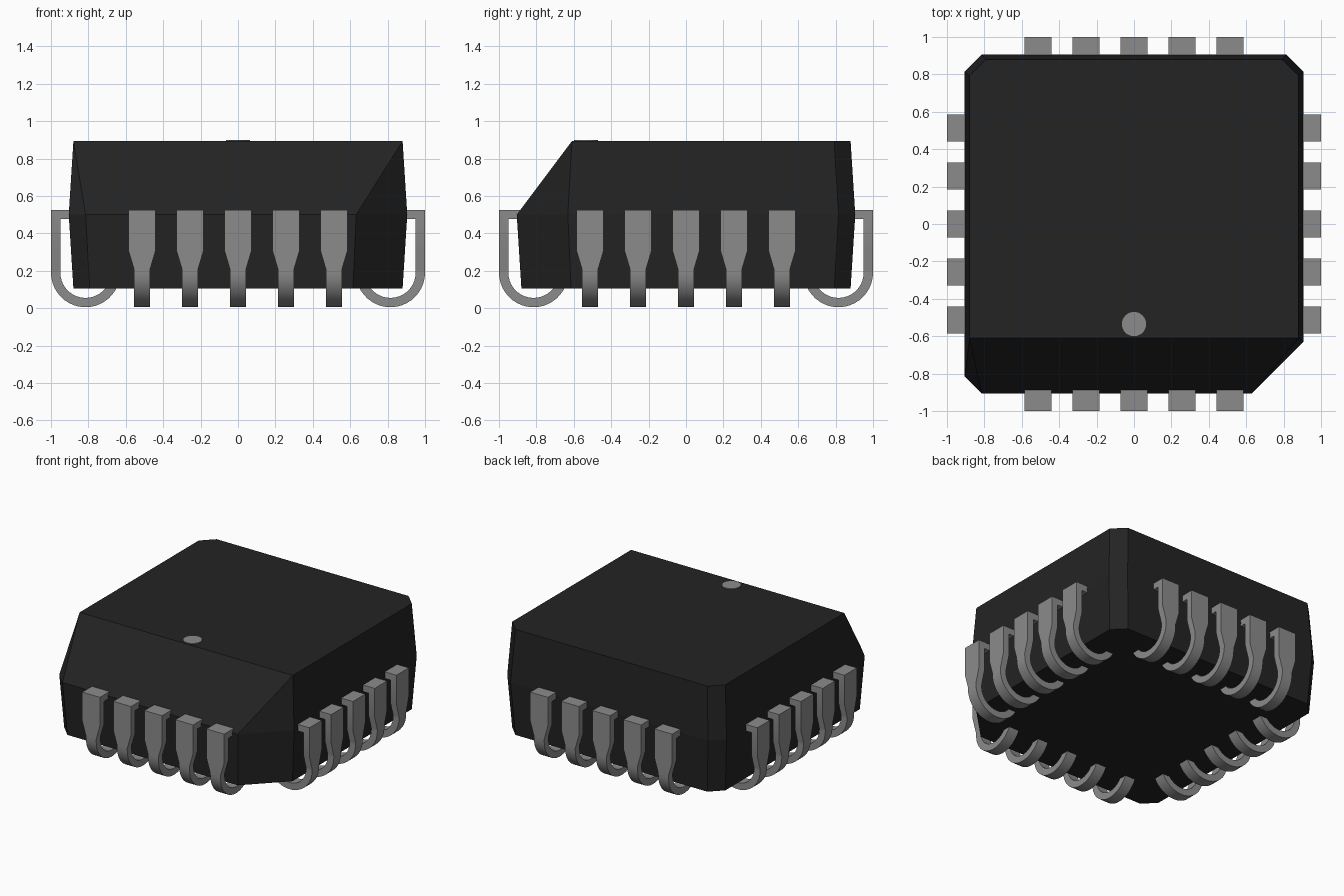
import bpy
import bmesh
import math
from mathutils import Matrix

cube = bpy.data.objects.get("Cube")
if cube:
    bpy.data.objects.remove(cube, do_unlink=True)


def material(name, rgb, roughness):
    m = bpy.data.materials.new(name)
    m.use_nodes = True
    m.diffuse_color = (*rgb, 1)
    bsdf = m.node_tree.nodes["Principled BSDF"]
    bsdf.inputs["Base Color"].default_value = (*rgb, 1)
    bsdf.inputs["Roughness"].default_value = roughness
    return m


black = material("black plastic", (0.017, 0.017, 0.017), 0.6)
grey = material("grey metal", (0.26, 0.26, 0.26), 0.5)


def loft(rings):
    """Skin a stack of equal-length point rings and cap both ends."""
    bm = bmesh.new()
    vs = [[bm.verts.new(p) for p in ring] for ring in rings]
    n = len(vs[0])
    for a, b in zip(vs, vs[1:]):
        for i in range(n):
            j = (i + 1) % n
            bm.faces.new((a[i], a[j], b[j], b[i]))
    bm.faces.new(vs[0][::-1])
    bm.faces.new(vs[-1])
    return bm


def finish(bm, name, mat):
    bmesh.ops.remove_doubles(bm, verts=bm.verts, dist=1e-4)
    bmesh.ops.recalc_face_normals(bm, faces=bm.faces)
    mesh = bpy.data.meshes.new(name)
    bm.to_mesh(mesh)
    bm.free()
    mesh.materials.append(mat)
    return mesh


def add(name, mesh):
    ob = bpy.data.objects.new(name, mesh)
    bpy.context.collection.objects.link(ob)
    return ob


# Housing: chamfered outline, widest at the parting line, sloped front above it
W, C, K = 0.905, 0.09, 0.273          # half width, small corner, keyed corner
outline = [(-W + C, -W), (W - K, -W), (W, -W + K), (W, W - C),
           (W - C, W), (-W + C, W), (-W, W - C), (-W, -W + C)]
taper = 0.88 / W
bottom = [(x * taper, y * taper, 0.105) for x, y in outline]
middle = [(x, y, 0.5) for x, y in outline]
top = [(x * taper, y * taper, 0.893) for x, y in outline]
for i in (0, 7):                       # front corners meet at the slope's crest
    top[i] = (-0.88, -0.61, 0.893)
for i in (1, 2):
    top[i] = (0.88, -0.61, 0.893)
add("housing", finish(loft([bottom, middle, top]), "housing", black))

# Round orientation mark on the top
bm = bmesh.new()
bmesh.ops.create_cone(bm, cap_ends=True, segments=32, radius1=0.065,
                      radius2=0.065, depth=0.008,
                      matrix=Matrix.Translation((0, -0.535, 0.894)))
add("orientation_mark", finish(bm, "orientation_mark", grey))

# J-shaped pin: stations of (outer point, inner point, half width) as (reach, z)
WIDE, SLIM = 0.073, 0.042
ARC, R_OUT, R_IN = (0.815, 0.19), 0.185, 0.135
stations = [((0.86, 0.525), (0.86, 0.476), WIDE),
            ((1.0, 0.525), (0.95, 0.476), WIDE),
            ((1.0, 0.31), (0.95, 0.31), WIDE),
            ((1.0, 0.205), (0.95, 0.205), SLIM)]
STEPS = 18
for s in range(STEPS + 1):
    a = -math.radians(158) * s / STEPS
    c, d = math.cos(a), math.sin(a)
    stations.append(((ARC[0] + R_OUT * c, ARC[1] + R_OUT * d),
                     (ARC[0] + R_IN * c, ARC[1] + R_IN * d), SLIM))
rings = [[(-h, -o[0], o[1]), (h, -o[0], o[1]), (h, -i[0], i[1]), (-h, -i[0], i[1])]
         for o, i, h in stations]
pin_mesh = finish(loft(rings), "pin", grey)

# Five pins along each of the four sides
PITCH = 0.2565
pins = []
for k, side in enumerate(("front", "left", "back", "right")):
    for n in range(5):
        ob = add(f"{side}_pin_{n + 1}", pin_mesh)
        ob.matrix_world = (Matrix.Rotation(k * math.pi / 2, 4, "Z")
                           @ Matrix.Translation(((n - 2) * PITCH, 0, 0)))
        pins.append(ob)

# Smooth the bends, keep the square edges
for ob in bpy.context.selected_objects:
    ob.select_set(False)
pins[0].select_set(True)
bpy.context.view_layer.objects.active = pins[0]
bpy.ops.object.shade_smooth_by_angle(angle=math.radians(30))
